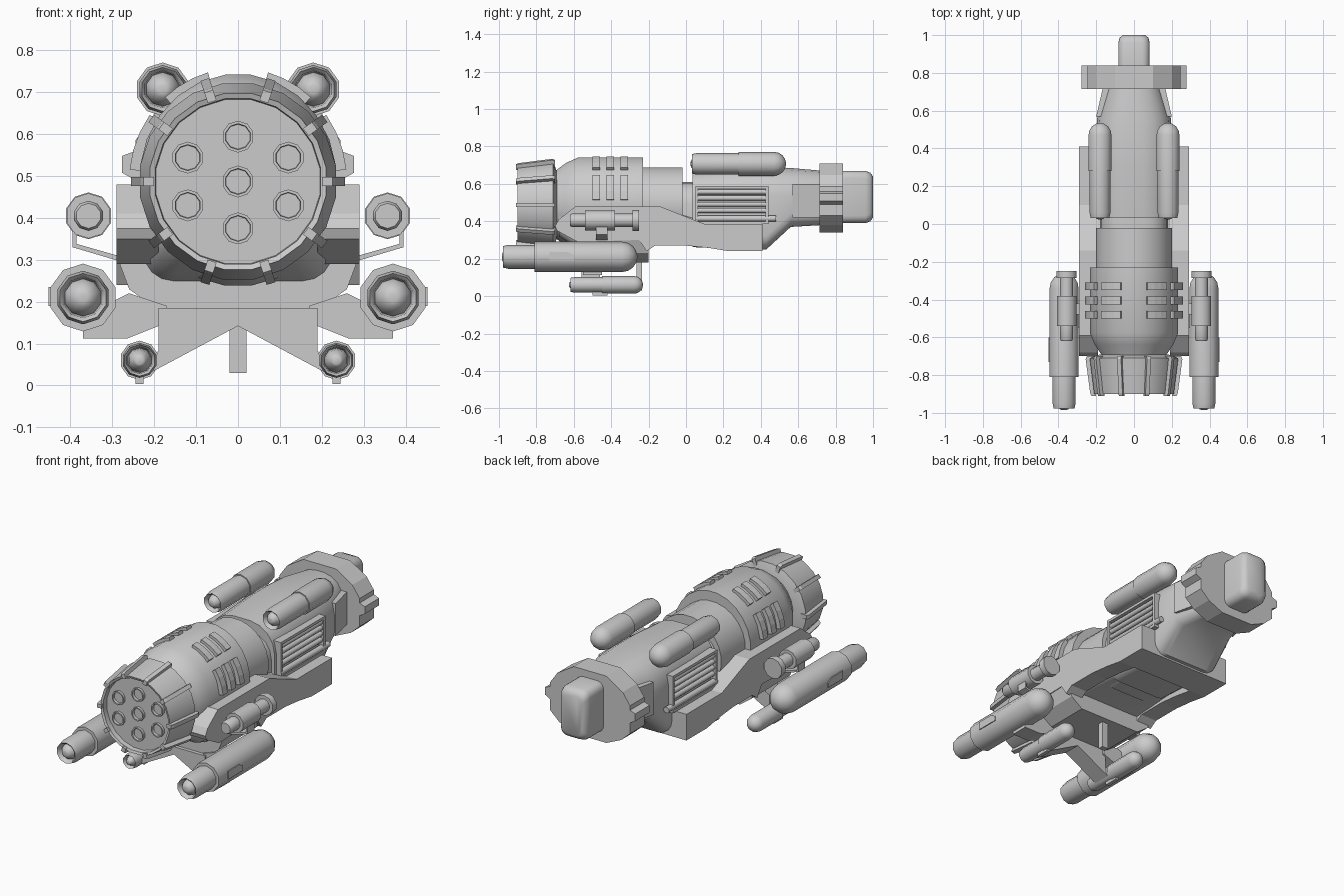
import bpy, bmesh
from math import sin, cos, pi, radians
from mathutils import Matrix

if "Cube" in bpy.data.objects:
    bpy.data.objects.remove(bpy.data.objects["Cube"])


def make(name, bm, smooth=None):
    bmesh.ops.recalc_face_normals(bm, faces=bm.faces[:])
    me = bpy.data.meshes.new(name)
    bm.to_mesh(me)
    bm.free()
    ob = bpy.data.objects.new(name, me)
    bpy.context.collection.objects.link(ob)
    if smooth:
        bpy.ops.object.select_all(action='DESELECT')
        ob.select_set(True)
        bpy.context.view_layer.objects.active = ob
        bpy.ops.object.shade_smooth_by_angle(angle=radians(smooth))
    return ob


def skin(name, rings, smooth=None, closed=False):
    """Join rings of points; cap the ends unless the loop is closed."""
    bm = bmesh.new()
    vs = [[bm.verts.new(p) for p in r] for r in rings]
    n = len(vs[0])
    pairs = list(zip(vs, vs[1:])) + ([(vs[-1], vs[0])] if closed else [])
    for a, b in pairs:
        for i in range(n):
            bm.faces.new((a[i], a[(i + 1) % n], b[(i + 1) % n], b[i]))
    if not closed:
        bm.faces.new(vs[0])
        bm.faces.new(vs[-1])
    return make(name, bm, smooth)


def lathe(name, prof, x=0, z=0, n=10, sx=1, smooth=40, turn=0.5):
    return skin(name, [[(x + sx * r * cos(2 * pi * (i + turn) / n), y,
                         z + r * sin(2 * pi * (i + turn) / n)) for i in range(n)]
                       for y, r in prof], smooth)


def prism(name, poly, axis, a, b):
    f = (lambda u, v, w: (w, u, v)) if axis == 'x' else (lambda u, v, w: (u, w, v))
    return skin(name, [[f(u, v, w) for u, v in poly] for w in (a, b)])


def box(name, x0, x1, y0, y1, z0, z1):
    return prism(name, [(x0, z0), (x1, z0), (x1, z1), (x0, z1)], 'y', y0, y1)


def loft(name, secs, smooth=40):
    """Rounded-rectangle sections: y, half width, bottom, top, low radius, high radius."""
    rings = []
    for y, w, z0, z1, rl, rh in secs:
        ring = []
        for k, (cx, cz, r) in enumerate([(w - rh, z1 - rh, rh), (rh - w, z1 - rh, rh),
                                         (rl - w, z0 + rl, rl), (w - rl, z0 + rl, rl)]):
            for j in range(5):
                t = pi / 2 * (k + j / 4)
                ring.append((cx + r * cos(t), y, cz + r * sin(t)))
        rings.append(ring)
    return skin(name, rings, smooth)


def pod(name, x, z, front, step, rear, r, rf):
    """Launcher pod: recessed muzzle with a ball, stepped body, domed tail."""
    k = rf
    prof = [(front + .005, .01), (front + .008, k * .35), (front + .03, k * .62),
            (front + .05, k * .7), (front + .02, k * .76), (front + .012, k * .9),
            (front + .04, k), (step, k), (step, r), (rear - r, r)]
    prof += [(rear - r + r * sin(t), r * cos(t)) for t in (.4, .8, 1.15, 1.45)]
    lathe(name, prof, x, z)


ZC = .487
# nozzle shell, recessed face and its seven ports
lathe("nozzle", [(-.868, .01), (-.868, .198), (-.895, .2), (-.9, .213), (-.71, .237), (-.69, .18)],
      z=ZC, n=20, smooth=25)
ports = [(0, 0), (0, .107), (0, -.112)] + [(a * .12, b) for a in (1, -1) for b in (.057, -.057)]
for x, z in ports:
    lathe("barrel_port", [(-.86, .01), (-.86, .029), (-.882, .031), (-.882, .038), (-.86, .038)],
          x, ZC + z)
# ten fins round the nozzle
for i in range(10):
    fin = prism("nozzle_fin", [(-.91, .2), (-.91, .226), (-.895, .232), (-.715, .256), (-.7, .25), (-.7, .21)],
                'x', -.011, .011)
    fin.data.transform(Matrix.Translation((0, 0, ZC)) @ Matrix.Rotation(2 * pi * (i + 2.5) / 10, 4, 'Y'))

# round front body and mid barrel
lathe("front_body", [(-.73, .17), (-.70, .18), (-.64, .225), (-.575, .254), (-.23, .254)],
      z=.49, n=24, sx=.93)
lathe("mid_barrel", [(-.24, .203), (-.02, .203)], z=.487, n=24)
loft("neck", [(-.05, .18, .27, .61, .08, .12), (.06, .18, .27, .61, .08, .12)])

# curved cooling ribs on the front body
for s in (1, -1):
    for y in (-.48, -.405, -.33):
        for a0, a1 in ((6, 36), (48, 74)):
            rings = []
            for j in range(4):
                t = radians(a0 + (a1 - a0) * j / 3)
                rings.append([(s * .96 * r * cos(t), yy, .487 + r * sin(t))
                              for r, yy in ((.235, y - .02), (.271, y - .02), (.271, y + .02), (.235, y + .02))])
            skin("cooling_rib", rings)

# rear housing, collar and tail block
loft("rear_housing", [(.035, .2, .262, .67, .07, .15), (.3, .2, .25, .69, .07, .15),
                      (.43, .2, .25, .69, .07, .15), (.56, .195, .37, .685, .07, .15),
                      (.73, .14, .38, .67, .06, .12)])
half = [(.1, .71), (.2, .648), (.245, .585), (.245, .56), (.277, .548), (.277, .508),
        (.245, .49), (.245, .43), (.19, .38), (.1, .34)]
prism("rear_collar", half + [(-x, z) for x, z in reversed(half)], 'y', .715, .84)
loft("tail_block", [(.83, .083, .39, .67, .04, .04), (.96, .083, .39, .67, .04, .04),
                    (.985, .077, .40, .66, .04, .04), (1.0, .06, .42, .64, .035, .035)])

# lower hull
loft("front_belly", [(-.68, .17, .32, .5, .06, .05), (-.6, .22, .265, .5, .07, .05),
                     (-.5, .23, .24, .5, .07, .05)])
prism("lower_cradle", [(-.29, .31), (-.26, .23), (-.19, .18), (.19, .18), (.26, .23), (.29, .31)],
      'y', -.54, -.2)
loft("mid_belly", [(-.51, .24, .24, .47, .06, .05), (-.15, .23, .275, .47, .06, .05),
                   (.04, .21, .275, .42, .06, .05)])

skirt = [(-.70, .375), (-.68, .41), (-.59, .48), (-.14, .48), (.10, .385), (.41, .385), (.41, .24),
         (.23, .24), (.12, .258), (0, .27), (-.165, .27), (-.21, .24), (-.25, .3), (-.58, .29), (-.69, .35)]
box("rear_sill", -.24, .24, .23, .41, .24, .3)
box("keel_strut", -.02, .02, -.265, -.235, .03, .2)
prism("pod_pylon", [(-.19, .185), (.19, .185), (.19, .085), (.21, .03), (0, .142), (-.21, .03), (-.19, .085)],
      'y', -.56, -.46)

for s in (1, -1):
    prism("side_skirt", skirt, 'x', s * .19, s * .29)
    # side grille with frame and round bars
    for z0, z1 in ((.575, .59), (.385, .40)):
        box("grille_rail", s * .18, s * .228, .05, .44, z0, z1)
    for y0 in (.05, .425):
        box("grille_post", s * .18, s * .228, y0, y0 + .015, .385, .59)
    for z in (.557, .524, .491, .458):
        lathe("grille_bar", [(.06, .014), (.43, .014)], s * .209, z, n=8, smooth=50)
    lathe("lower_rail", [(.05, .017), (.48, .017)], s * .215, .415, n=8, smooth=50)
    # tapered plate ahead of the collar
    skin("collar_fin", [[(s * (x + d), y, z) for x, y in ((.14, .57), (.2, .57), (.165, .72), (.12, .72))]
                        for z, d in ((.42, 0), (.6, 0))])
    # launcher pods
    pod("upper_pod", s * .18, .707, .02, .28, .535, .064, .058)
    pod("large_pod", s * .37, .21, -.99, -.81, -.26, .081, .064)
    pod("small_pod", s * .235, .06, -.63, -.45, -.23, .047, .042)
    box("small_pod_keel", s * .225, s * .245, -.5, -.42, 0.003, .04)
    prism("pod_hatch", [(-.73, .19), (-.73, .235), (-.63, .235), (-.6, .215), (-.6, .19)],
          'x', s * .40, s * .452)
    prism("pod_arm", [(s * x, z) for x, z in ((.17, .19), (.26, .22), (.3, .2), (.37, .2),
                                              (.37, .112), (.265, .112), (.17, .15))], 'y', -.55, -.45)
    # side canister and its strap
    lathe("side_canister", [(-.62, .03), (-.61, .036), (-.54, .036), (-.54, .054), (-.38, .054), (-.38, .036),
                            (-.285, .036), (-.285, .056), (-.25, .056)], s * .357, .405)
    prism("canister_strap", [(s * x, z) for x, z in ((.33, .37), (.395, .37), (.395, .33), (.28, .296),
                                                     (.28, .308), (.385, .338), (.385, .358), (.33, .358))],
          'y', -.48, -.42)
